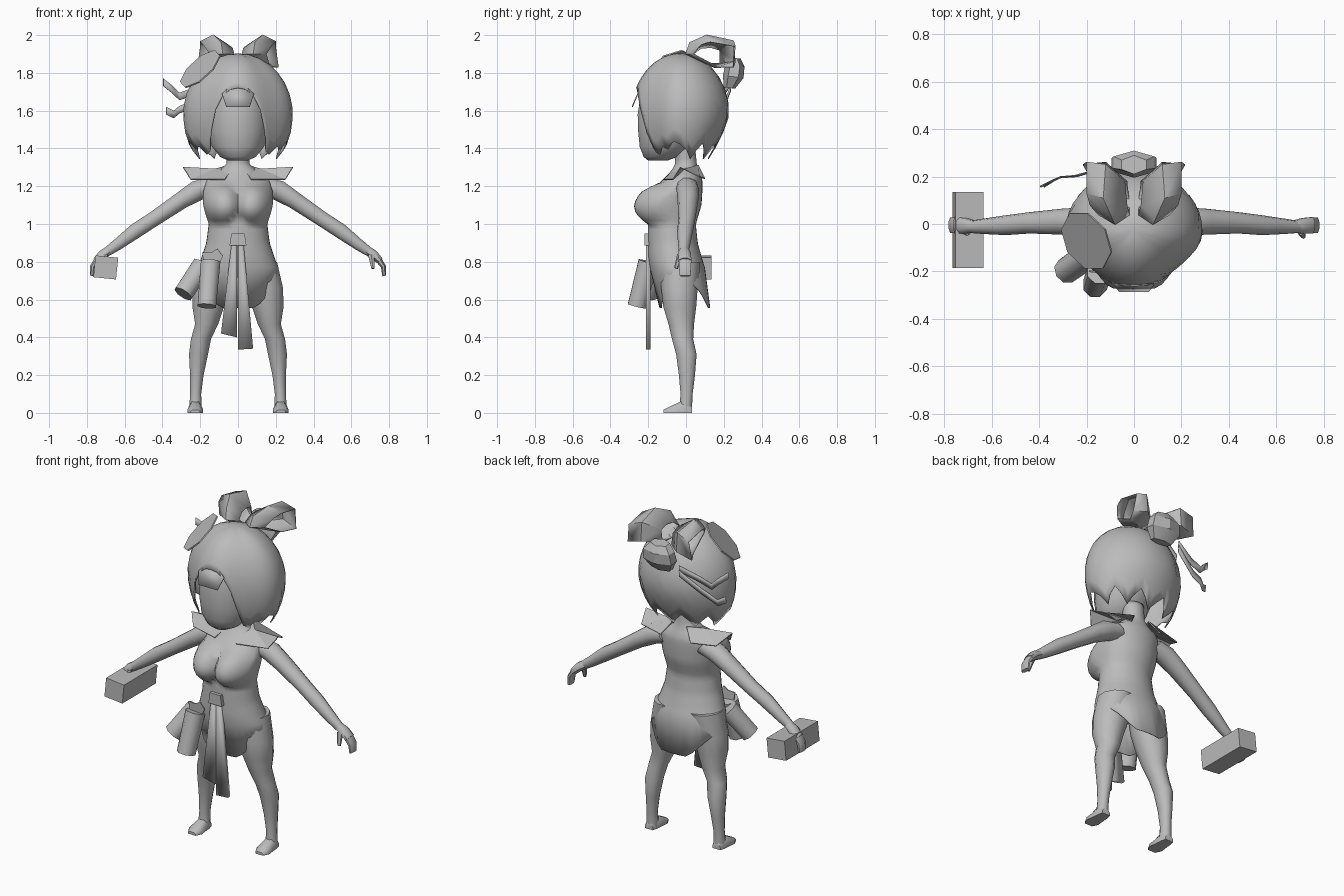
import bpy, bmesh, math
from mathutils import Vector as V

grey = bpy.data.materials.new("plain_grey")
grey.diffuse_color = (0.5, 0.5, 0.5, 1)


def finish(name, bm, angle=50, solid=0):
    bmesh.ops.recalc_face_normals(bm, faces=bm.faces)
    me = bpy.data.meshes.new(name)
    bm.to_mesh(me)
    bm.free()
    ob = bpy.data.objects.new(name, me)
    bpy.context.collection.objects.link(ob)
    me.materials.append(grey)
    bpy.ops.object.select_all(action='DESELECT')
    ob.select_set(True)
    bpy.context.view_layer.objects.active = ob
    if angle:
        bpy.ops.object.shade_smooth_by_angle(angle=math.radians(angle))
    if solid:
        m = ob.modifiers.new("thickness", 'SOLIDIFY')
        m.thickness = solid
        m.offset = 0
    return ob


def bridge(bm, rows, closed=True):
    for a, b in zip(rows, rows[1:]):
        n = len(a)
        for i in range(n if closed else n - 1):
            bm.faces.new((a[i], a[(i + 1) % n], b[(i + 1) % n], b[i]))


def loft(name, rings, n=12, axis=(0, 0, 1), angle=50):
    """Rings are (x, y, z, radius_side, radius_y) across the given axis."""
    w = V(axis).normalized()
    v = (V((0, 1, 0)) - w * w.y).normalized()
    u = v.cross(w)
    bm = bmesh.new()
    rows = []
    for x, y, z, ru, rv in rings:
        rows.append([bm.verts.new(V((x, y, z)) + u * ru * math.cos(t) + v * rv * math.sin(t))
                     for t in (2 * math.pi * (i + .5) / n for i in range(n))])
    bridge(bm, rows)
    bm.faces.new(rows[0])
    bm.faces.new(rows[-1])
    return finish(name, bm, angle)


def rod(name, p, q, r1, r2, n=8, angle=50):
    p, q = V(p), V(q)
    return loft(name, [(*p, r1, r1), (*q, r2, r2)], n, q - p, angle)


def plate(name, pts, faces=None, solid=.006, angle=0):
    bm = bmesh.new()
    vs = [bm.verts.new(p) for p in pts]
    for f in faces or [range(len(pts))]:
        bm.faces.new([vs[i] for i in f])
    return finish(name, bm, angle, solid)


def strip(name, left, right, solid=.006, angle=30):
    bm = bmesh.new()
    bridge(bm, [[bm.verts.new(p) for p in left], [bm.verts.new(p) for p in right]], False)
    return finish(name, bm, angle, solid)


# Body and dress in one piece: (z, centre y, half width, half depth)
BODY = [(1.42, -.01, .06, .055), (1.32, 0, .058, .055), (1.28, -.005, .095, .07), (1.24, -.015, .165, .1),
        (1.18, -.045, .178, .13), (1.1, -.055, .168, .135), (1.0, -.075, .153, .125), (.9, -.07, .166, .13),
        (.82, -.058, .192, .14), (.73, -.037, .225, .148), (.55, -.005, .235, .132)]


def section(z):
    for a, b in zip(BODY, BODY[1:]):
        if z >= b[0]:
            f = (a[0] - z) / (a[0] - b[0])
            return [p + (q - p) * f for p, q in zip(a, b)]
    return BODY[-1]


bm = bmesh.new()
rows = []
N = 36
for k in range(28):
    row = []
    for i in range(N):
        t = 2 * math.pi * i / N
        z = 1.42 - .025 * k
        if k == 27:  # hem rises at both sides
            z = .555 + .15 * max(0, (abs(math.cos(t)) - .4) / .6)
        _, cy, rx, ry = section(z)
        x, y = rx * math.cos(t), cy + ry * math.sin(t)
        if math.sin(t) < 0:  # bust
            d = ((abs(x) - .09) / .1) ** 2 + ((z - 1.1) / (.1 if z < 1.1 else .115)) ** 2
            y -= .098 * max(0, 1 - d) ** .7
            x *= 1 + .1 * max(0, 1 - ((z - 1.1) / .1) ** 2) * abs(math.cos(t))
        row.append(bm.verts.new((x, y, z)))
    rows.append(row)
bridge(bm, rows)
finish("body_dress", bm, 70, .004)

# Head and face
loft("head", [(0, -.15, 1.335, .05, .05), (0, -.135, 1.355, .095, .09), (0, -.11, 1.41, .14, .137),
              (0, -.09, 1.49, .158, .165), (0, -.08, 1.58, .165, .178), (0, -.07, 1.7, .15, .17),
              (0, -.05, 1.8, .11, .12)], 20)

# Hair cap with a face opening and a jagged lower edge
bm = bmesh.new()
N = 40
R = 10
top = bm.verts.new((0, -.02, 1.9))
cols = []
for i in range(N):
    a = abs(-180 + 360 * i / N)
    t = math.radians(-180 + 360 * i / N)
    if a < 42:
        zb = 1.37 + .35 * (1 - (a / 42) ** 2.5)
    elif a < 95:
        zb = 1.35 + (i % 2) * .03 + .0015 * (a - 42)
    else:
        zb = (1.345, 1.39, 1.43, 1.39)[i % 4]
    low = math.asin(max(-1, min(1, (zb - 1.58) / (.35 if zb < 1.58 else .32))))
    col = []
    for k in range(1, R + 1):
        p = math.pi / 2 + (low - math.pi / 2) * k / R
        c, s = math.cos(p), math.sin(p)
        rz = .32 if s > 0 else .35
        flat = 1 - (.13 * math.sin(2 * t) ** 2 if a < 90 else 0)  # flatter front corners
        y = -.03 - .257 * math.cos(t) * c * flat
        if y > 0 and s < 0:
            y *= 1 + .4 * s
        col.append(bm.verts.new((.287 * math.sin(t) * c * flat, y, 1.58 + rz * s)))
    cols.append(col)
for a, b in zip(cols, cols[1:] + cols[:1]):
    bm.faces.new((top, a[0], b[0]))
    for k in range(R - 1):
        bm.faces.new((a[k], a[k + 1], b[k + 1], b[k]))
finish("hair", bm, 60, .006)
# Central fringe lock
strip("fringe", [(-.03, -.245, 1.74), (-.085, -.255, 1.69), (-.062, -.285, 1.62)],
      [(.03, -.245, 1.74), (.085, -.255, 1.69), (.062, -.285, 1.62)])

for s, side in ((-1, "right"), (1, "left")):
    # Arm and hand
    loft(side + "_arm", [(s * .13, .005, 1.2, .055, .06), (s * .21, .01, 1.18, .058, .06),
                         (s * .3, .01, 1.125, .048, .055), (s * .44, .005, 1.03, .042, .045),
                         (s * .54, -.005, .965, .042, .042), (s * .64, -.01, .89, .032, .032),
                         (s * .69, -.012, .855, .026, .026)], 10, (s * .82, 0, -.57))
    loft(side + "_palm", [(s * .675, -.01, .865, .026, .026), (s * .715, -.008, .84, .027, .036),
                          (s * .752, -.005, .805, .02, .037)], 8, (s * .75, 0, -.66))
    loft(side + "_fingers", [(s * .74, -.005, .815, .02, .036), (s * .77, -.005, .775, .015, .035),
                             (s * .774, -.005, .725, .011, .03)], 8, (s * .3, 0, -.95))
    rod(side + "_thumb", (s * .705, -.03, .835), (s * .715, -.053, .765), .018, .01, 6)

    # Leg
    loft(side + "_leg", [(s * .11, -.03, .8, .1, .11), (s * .138, -.035, .66, .104, .1),
                         (s * .158, -.033, .56, .086, .09), (s * .166, -.025, .47, .063, .07),
                         (s * .196, -.018, .39, .055, .058), (s * .209, .002, .31, .052, .056),
                         (s * .218, .005, .2, .037, .044), (s * .224, .003, .1, .03, .033),
                         (s * .225, 0, .05, .033, .034), (s * .225, -.002, .0, .034, .034)], 12)
    # Foot
    bm = bmesh.new()
    rows = []
    for y, w, h in ((.032, .026, .035), (.0, .034, .07), (-.04, .037, .055), (-.085, .042, .034), (-.12, .026, .016)):
        rows.append([bm.verts.new((s * .226 + w * a, y, h * b)) for a, b in
                     ((-1, 0), (1, 0), (1, .5), (.5, 1), (-.5, 1), (-1, .5))])
    bridge(bm, rows)
    bm.faces.new(rows[0])
    bm.faces.new(rows[-1])
    finish(side + "_foot", bm)

    # Shoulder collar
    plate(side + "_collar", [(s * .045, -.075, 1.27), (s * .07, -.12, 1.235), (s * .25, -.07, 1.235),
                             (s * .29, -.03, 1.3), (s * .25, .07, 1.25), (s * .1, .1, 1.24),
                             (s * .05, .065, 1.31), (s * .12, -.01, 1.29)],
          [(0, 1, 2, 7), (2, 3, 7), (3, 4, 7), (4, 5, 6, 7), (6, 0, 7)])

    # Bow loop: narrow at the knot, full in the middle, slightly drawn in outside
    loops = [[(.02, .04, 1.9), (.03, .08, 1.93), (.035, .13, 1.935), (.04, .18, 1.92), (.03, .18, 1.85), (.02, .1, 1.85)],
             [(.08, .0, 1.9), (.09, .02, 1.96), (.13, .11, 2.0), (.12, .25, 1.97), (.12, .26, 1.86), (.1, .15, 1.83)],
             [(.15, .04, 1.9), (.185, .08, 1.95), (.2, .13, 1.965), (.2, .26, 1.94), (.215, .25, 1.83), (.17, .17, 1.83)]]
    bm = bmesh.new()
    bridge(bm, [[bm.verts.new((s * x, y, z)) for x, y, z in r] for r in loops])
    finish(side + "_bow_loop", bm, 40, .006)

# Bow knot hanging behind
loft("bow_knot", [(0, .23, 1.72, .07, .03), (0, .25, 1.78, .11, .055), (0, .26, 1.84, .1, .05),
                  (0, .25, 1.88, .06, .04)], 6, (0, .12, 1), 30)

# Round hair ornament
n = V((-.62, -.38, .68)).normalized()
c = V((-.2, -.07, 1.82))
rod("hair_disc", c - n * .004, c + n * .004, .135, .135, 8, 20)

# Trailing hair ribbons
for mid in ([(-.12, .235, 1.73), (-.24, .2, 1.68), (-.31, .195, 1.655), (-.345, .18, 1.69), (-.395, .155, 1.73)],
            [(-.12, .235, 1.7), (-.25, .2, 1.61), (-.31, .195, 1.585), (-.34, .18, 1.56), (-.38, .155, 1.58)]):
    strip("hair_ribbon", mid, [(a, b + .005, h + .04) for a, b, h in mid], .004)

# Sash: knot and two hanging strips
plate("sash_knot", [(-.035, -.205, .95), (.035, -.205, .95), (.045, -.205, .885), (-.045, -.205, .885)], solid=.03)
strip("sash_right", [(-.035, -.2, .89), (-.09, -.2, .42)], [(-.005, -.2, .89), (-.005, -.2, .4)], .022)
strip("sash_left", [(.0, -.2, .89), (.0, -.2, .335)], [(.03, -.2, .89), (.08, -.2, .34)], .022)

# Flasks hung at the hip, with their tie
rod("front_flask", (-.145, -.2, .8), (-.165, -.26, .565), .056, .053, 8)
rod("side_flask", (-.19, -.13, .78), (-.29, -.2, .63), .058, .055, 8)
plate("flask_tie", [(-.18, -.2, .79), (-.1, -.2, .79), (-.08, -.205, .83), (-.11, -.205, .87),
                    (-.14, -.205, .85), (-.19, -.2, .85)])

# Box held in the right hand
bm = bmesh.new()
bmesh.ops.create_cube(bm, size=1)
for v in bm.verts:
    x, y, z = v.co.x * .12, v.co.y * .32, v.co.z * .115
    v.co = (-.7 + x + .1 * z, -.025 + y, .77 + z - .1 * x)
finish("hand_box", bm, 0)
